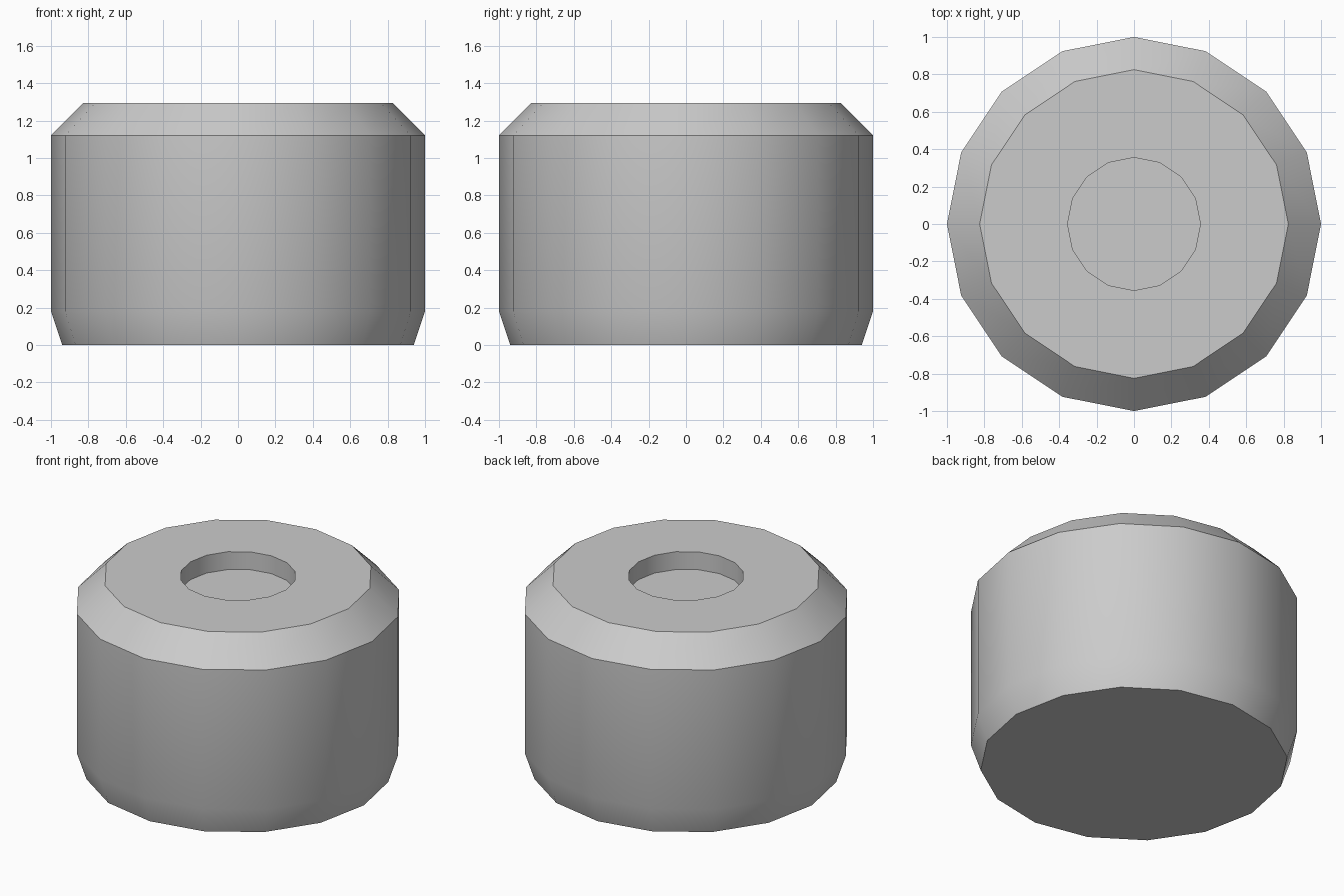
import bpy, bmesh
from math import cos, sin, pi, radians

if "Cube" in bpy.data.objects:
    bpy.data.objects.remove(bpy.data.objects["Cube"])

SIDES = 16


def lathe(name, profile):
    """Revolve (radius, z) points around z and cap both ends."""
    bm = bmesh.new()
    rings = []
    for r, z in profile:
        rings.append([bm.verts.new((r * cos(2 * pi * i / SIDES), r * sin(2 * pi * i / SIDES), z))
                      for i in range(SIDES)])
    for low, high in zip(rings, rings[1:]):
        for i in range(SIDES):
            j = (i + 1) % SIDES
            bm.faces.new((low[i], low[j], high[j], high[i]))
    bm.faces.new(rings[0][::-1])
    bm.faces.new(rings[-1])
    mesh = bpy.data.meshes.new(name)
    bm.to_mesh(mesh)
    bm.free()
    obj = bpy.data.objects.new(name, mesh)
    bpy.context.collection.objects.link(obj)
    bpy.context.view_layer.objects.active = obj
    obj.select_set(True)
    bpy.ops.object.shade_smooth_by_angle(angle=radians(30))
    return obj


# Chamfered drum with a shallow round recess in the top
lathe("drum_body", [
    (0.94, 0.0), (1.0, 0.18), (1.0, 1.12), (0.825, 1.295),
    (0.355, 1.295), (0.355, 1.175),
])
